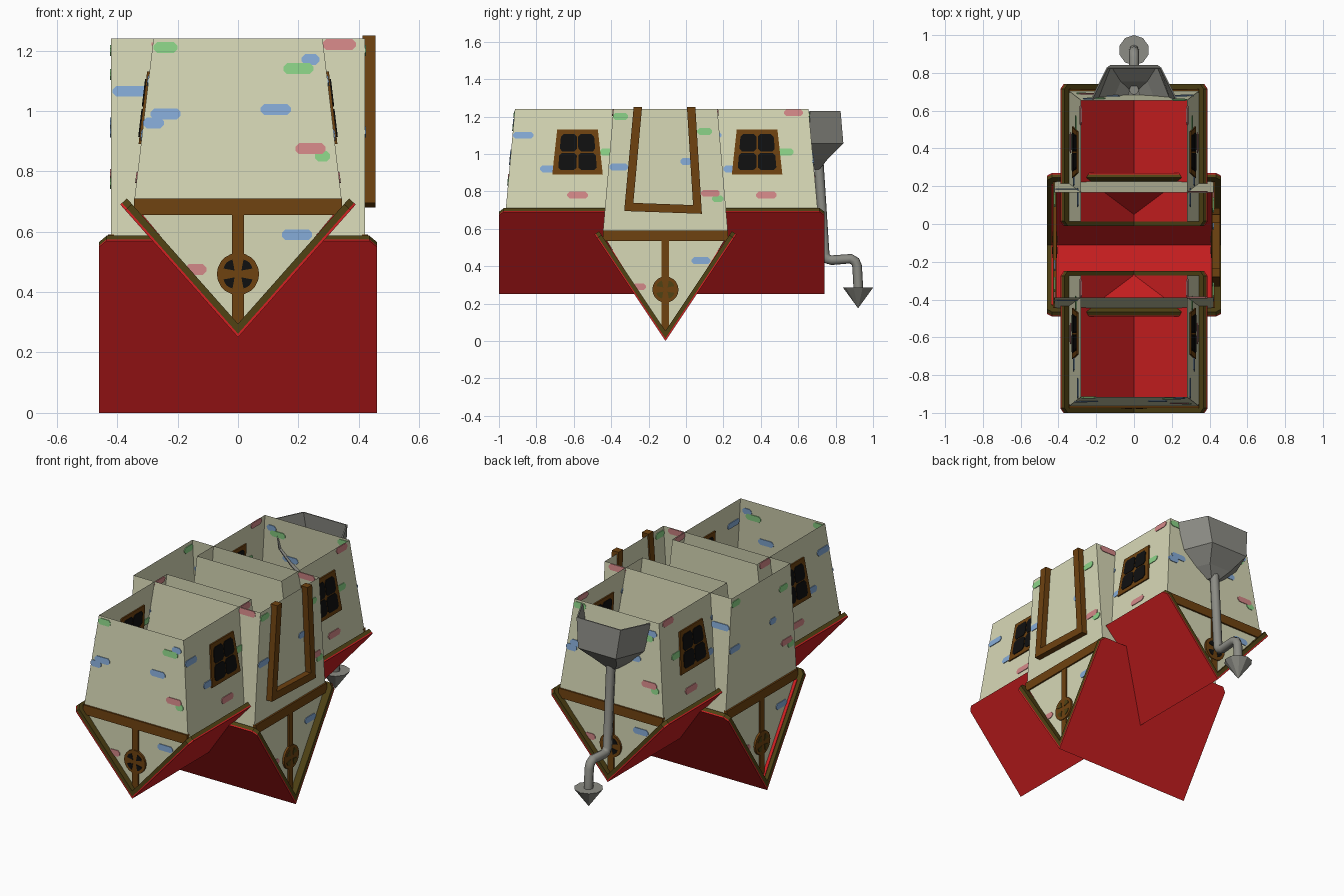
import bpy, math
from mathutils import Matrix, Vector

if "Cube" in bpy.data.objects:
    bpy.data.objects.remove(bpy.data.objects["Cube"])


def material(name, *rgb):
    lin = [((c / 255 + 0.055) / 1.055) ** 2.4 for c in rgb] + [1]
    m = bpy.data.materials.new(name)
    m.use_nodes = True
    m.diffuse_color = lin
    bsdf = m.node_tree.nodes["Principled BSDF"]
    bsdf.inputs["Base Color"].default_value = lin
    bsdf.inputs["Roughness"].default_value = 0.9
    return m


WALL = material("cream_wall", 215, 216, 182)
RED = material("red_roof", 212, 32, 34)
BROWN = material("brown_timber", 110, 66, 16)
OLIVE = material("dark_olive_trim", 80, 66, 20)
BLACK = material("black_glass", 16, 16, 16)
GREY = material("grey_metal", 140, 140, 133)
BLUE = material("blue_brick", 134, 172, 216)
GREEN = material("green_brick", 140, 212, 136)
PINK = material("pink_brick", 212, 136, 136)


def build(name, verts, faces, mat, matrix=Matrix()):
    me = bpy.data.meshes.new(name)
    me.from_pydata([matrix @ Vector(v) for v in verts], [], faces)
    me.materials.append(mat)
    ob = bpy.data.objects.new(name, me)
    bpy.context.collection.objects.link(ob)
    return ob


def plate(name, outline, surface, half, mat, matrix):
    """Thin prism: a 2D outline laid on a wall surface, showing on both sides."""
    n = len(outline)
    verts = [surface(a, z, o) for o in (-half, half) for a, z in outline]
    faces = [list(range(n))[::-1], list(range(n, 2 * n))]
    faces += [(i, (i + 1) % n, n + (i + 1) % n, n + i) for i in range(n)]
    return build(name, verts, faces, mat, matrix)


def rect(x0, x1, z0, z1):
    return [(x0, z0), (x1, z0), (x1, z1), (x0, z1)]


def chamfered(a, z, w, h, c):
    """Rectangle with cut corners, centred on (a, z), half sizes w and h."""
    return [(a + sx * (w - kx * c), z + sz * (h - kz * c))
            for sx, sz, ks in ((-1, -1, ((0, 1), (1, 0))), (1, -1, ((1, 0), (0, 1))),
                               (1, 1, ((0, 1), (1, 0))), (-1, 1, ((1, 0), (0, 1))))
            for kx, kz in ks]


TOP = 1.24


class Block:
    """One upturned house block: ridge below along local y, open at the top."""

    def __init__(self, name, matrix, roof, roof_y, half, wall_y, top_y):
        self.name, self.m = name, matrix
        self.w, self.eave, self.ridge = roof
        self.roof_y, self.half, self.wall_y, self.top_y = roof_y, half, wall_y, top_y

    def blend(self, pair, z):
        t = max(0, (z - self.eave) / (TOP - self.eave))
        return pair[0] + (pair[1] - pair[0]) * t

    def side(self, s):
        return lambda a, z, o: (s * (self.blend(self.half, z) + o), a, z)

    def end(self, k):
        d = (-1, 1)[k]
        return lambda a, z, o: (-d * a, self.blend((self.wall_y[k], self.top_y[k]), z) + d * o, z)

    def walls(self):
        verts = []
        for z, h, ys in ((self.eave, self.half[0], self.wall_y), (TOP, self.half[1], self.top_y)):
            verts += [(-h, ys[0], z), (h, ys[0], z), (h, ys[1], z), (-h, ys[1], z)]
        verts += [(0, y, self.ridge + 0.03) for y in self.wall_y]
        faces = [(i, (i + 1) % 4, (i + 1) % 4 + 4, i + 4) for i in range(4)]
        build(self.name + "_walls", verts, faces + [(1, 0, 8), (3, 2, 9)], WALL, self.m)

    def roof_layer(self, name, d0, d1, inset, mat):
        """V-shaped sheet between two offsets from the outer roof surface."""
        w, h = self.w, self.eave - self.ridge
        length = math.hypot(w, h)
        y0, y1 = self.roof_y[0] + inset, self.roof_y[1] - inset * 0.5
        verts, cut = [], 0.025
        for d in (d0, d1):
            for t, c in ((-1, cut), (cut / length - 1, 0), (0, 0), (1 - cut / length, 0), (1, cut)):
                run = t * (1 - inset / length)
                k = d / length
                x = run * w - math.copysign(k * h, t) if t else 0
                z = self.ridge + (abs(run) * h + k * w if t else d * length / w)
                verts += [(x, y0 + c, z), (x, y1 - c, z)]
        faces = []
        for i in range(0, 8, 2):
            a, b = i, i + 10
            faces += [(a, a + 2, a + 3, a + 1), (b, b + 1, b + 3, b + 2),
                      (a, b, b + 2, a + 2), (a + 1, a + 3, b + 3, b + 1)]
        faces += [(0, 1, 11, 10), (8, 18, 19, 9)]
        build(f"{self.name}_{name}", verts, faces, mat, self.m)

    def roof(self):
        self.roof_layer("roof_shell", 0, 0.008, 0, RED)
        self.roof_layer("roof_trim", 0.008, 0.03, 0, OLIVE)
        self.roof_layer("roof_lining", 0.03, 0.034, 0.045, RED)

    def gable(self, k, window_z, glass):
        """Timber band, post and round window on a gable end."""
        f, n = self.end(k), self.name
        h, e = self.half[0], self.eave
        plate(n + "_gable_band", rect(-h, h, e - 0.035, e + 0.02), f, 0.01, BROWN, self.m)
        plate(n + "_gable_post", rect(-0.02, 0.02, self.ridge + 0.04, e), f, 0.008, BROWN, self.m)
        ring = [math.tau * i / 20 for i in range(20)]
        plate(n + "_round_window", [(0.07 * math.cos(t), window_z + 0.07 * math.sin(t)) for t in ring],
              f, 0.012, BROWN, self.m)
        for q in range(4):
            mid = math.tau * (q + 0.5) / 4
            cx, cz = 0.016 * math.cos(mid), window_z + 0.016 * math.sin(mid)
            arc = [mid + (i - 3) * 0.2 for i in range(7)]
            pane = [(cx, cz)] + [(cx + 0.037 * math.cos(t), cz + 0.037 * math.sin(t)) for t in arc]
            plate(n + "_round_pane", pane, f, 0.015, glass, self.m)

    def window(self, s, a, z=1.01):
        """Tapered four-pane window on a long wall."""
        f = self.side(s)

        def taper(pts):
            return [(a + u * (1 - 0.9 * v), z + v) for u, v in pts]
        plate(self.name + "_window_frame", taper(rect(-0.122, 0.122, -0.12, 0.12)), f, 0.008, BROWN, self.m)
        for u in (-1, 1):
            for v in (-1, 1):
                pane = taper(chamfered(u * 0.05, v * 0.05, 0.046, 0.046, 0.014))
                plate(self.name + "_window_pane", pane, f, 0.012, BLACK, self.m)

    def bricks(self, surface, rows):
        for mat, a, z, w in rows:
            plate(self.name + "_brick", chamfered(a, z, w / 2, 0.018, 0.012), surface, 0.004, mat, self.m)


# Front and back blocks share one shape; the back one is turned half round
centre = Matrix.Translation((0, -0.26, 0))
main = dict(roof=(0.39, 0.69, 0.25), roof_y=(-1, -0.25), half=(0.345, 0.28),
            wall_y=(-0.965, -0.272), top_y=(-0.915, -0.272))
front = Block("front_block", Matrix(), **main)
back = Block("back_block", centre @ Matrix.Rotation(math.pi, 4, "Z"), **main)
cross = Block("cross_block", Matrix.Translation((0, -0.11, 0)) @ Matrix.Rotation(math.pi / 2, 4, "Z"),
              roof=(0.38, 0.57, 0), roof_y=(-0.46, 0.46), half=(0.335, 0.278),
              wall_y=(-0.42, 0.42), top_y=(-0.42, 0.42))

end_bricks = [(GREEN, -0.24, 1.21, 0.08), (GREEN, 0.2, 1.14, 0.1), (BLUE, 0.24, 1.17, 0.06),
              (BLUE, -0.24, 0.99, 0.1), (BLUE, -0.28, 0.96, 0.07), (BLUE, 0.125, 1.005, 0.1),
              (PINK, 0.24, 0.875, 0.1), (GREEN, 0.28, 0.85, 0.05), (BLUE, 0.195, 0.59, 0.1),
              (PINK, -0.14, 0.475, 0.07)]
cross_bricks = [(GREEN, -0.24, 1.2, 0.08), (BLUE, -0.25, 0.93, 0.1), (BLUE, 0.11, 0.96, 0.06),
                (GREEN, 0.21, 1.12, 0.08), (PINK, 0.24, 0.79, 0.1), (GREEN, 0.28, 0.76, 0.06),
                (BLUE, 0.19, 0.43, 0.1), (PINK, -0.14, 0.29, 0.07)]
side_bricks = [(BLUE, -0.87, 1.1, 0.11), (BLUE, -0.74, 0.92, 0.08), (PINK, -0.58, 0.78, 0.11),
               (GREEN, -0.42, 1.01, 0.08), (PINK, -0.34, 1.22, 0.1)]
back_side_bricks = [(PINK, -0.835, 1.22, 0.1), (GREEN, -0.79, 1.01, 0.09), (PINK, -0.69, 0.78, 0.11),
                    (BLUE, -0.5, 0.92, 0.08), (BLUE, -0.4, 1.1, 0.1)]

for block in (front, back, cross):
    block.walls()
    block.roof()
for block, window_y, rows in ((front, -0.58, side_bricks), (back, -0.64, back_side_bricks)):
    block.gable(0, 0.46, BLACK)
    block.bricks(block.end(0), end_bricks)
    for s in (-1, 1):
        block.window(s, window_y)
        block.bricks(block.side(s), rows)
for k in (0, 1):
    cross.gable(k, 0.275, OLIVE)
    cross.bricks(cross.end(k), cross_bricks)
    cross.bricks(cross.side(2 * k - 1), [(BLUE, 0.355, 1.065, 0.12), (PINK, -0.335, 1.22, 0.11)])

# Door frame standing proud of the cross block's left wall
def door_face(a, z, o):
    return (0.434 + o, a, z)


for name, outline in (
        ("door_post", [(-0.33, 0.7), (-0.285, 0.7), (-0.235, 1.25), (-0.28, 1.25)]),
        ("door_post", [(0.04, 0.69), (0.085, 0.68), (0.05, 1.25), (0.005, 1.25)]),
        ("door_lintel", [(-0.33, 0.695), (0.085, 0.68), (0.08, 0.725), (-0.325, 0.74)])):
    plate(name, outline, door_face, 0.022, BROWN, Matrix())

# Half-round rain hopper, open at the top
rings = [(1.23, 0.22, 0.82), (1.06, 0.19, 0.835), (0.98, 0.11, 0.755), (0.925, 0.035, 0.71)]
verts = [(w * u, y if abs(u) < 1 else 0.66, z) for z, w, y in rings for u in (-1, -0.64, 0.64, 1)]
faces = [(r * 4 + i, r * 4 + i + 4, r * 4 + i + 5, r * 4 + i + 1) for r in range(3) for i in range(3)]
hopper = build("rain_hopper", verts, faces + [(12, 15, 14, 13)], GREY)
hopper.modifiers.new("thickness", "SOLIDIFY").thickness = 0.008

# Drainpipe swept along a bent path
path = [(0.71, 0.95), (0.742, 0.46), (0.755, 0.438), (0.78, 0.432), (0.88, 0.44),
        (0.905, 0.425), (0.915, 0.4), (0.922, 0.27)]
curve = bpy.data.curves.new("drainpipe", "CURVE")
curve.dimensions, curve.bevel_depth, curve.bevel_resolution = "3D", 0.026, 2
curve.use_fill_caps = True
spline = curve.splines.new("POLY")
spline.points.add(len(path) - 1)
for p, (y, z) in zip(spline.points, path):
    p.co = (0, y, z, 1)
curve.materials.append(GREY)
bpy.context.collection.objects.link(bpy.data.objects.new("drainpipe", curve))

# Pointed spout tip
bpy.ops.mesh.primitive_cone_add(vertices=10, radius1=0, radius2=0.08, depth=0.11, location=(0, 0.92, 0.23))
tip = bpy.context.object
tip.name = "spout_tip"
tip.data.materials.append(GREY)
